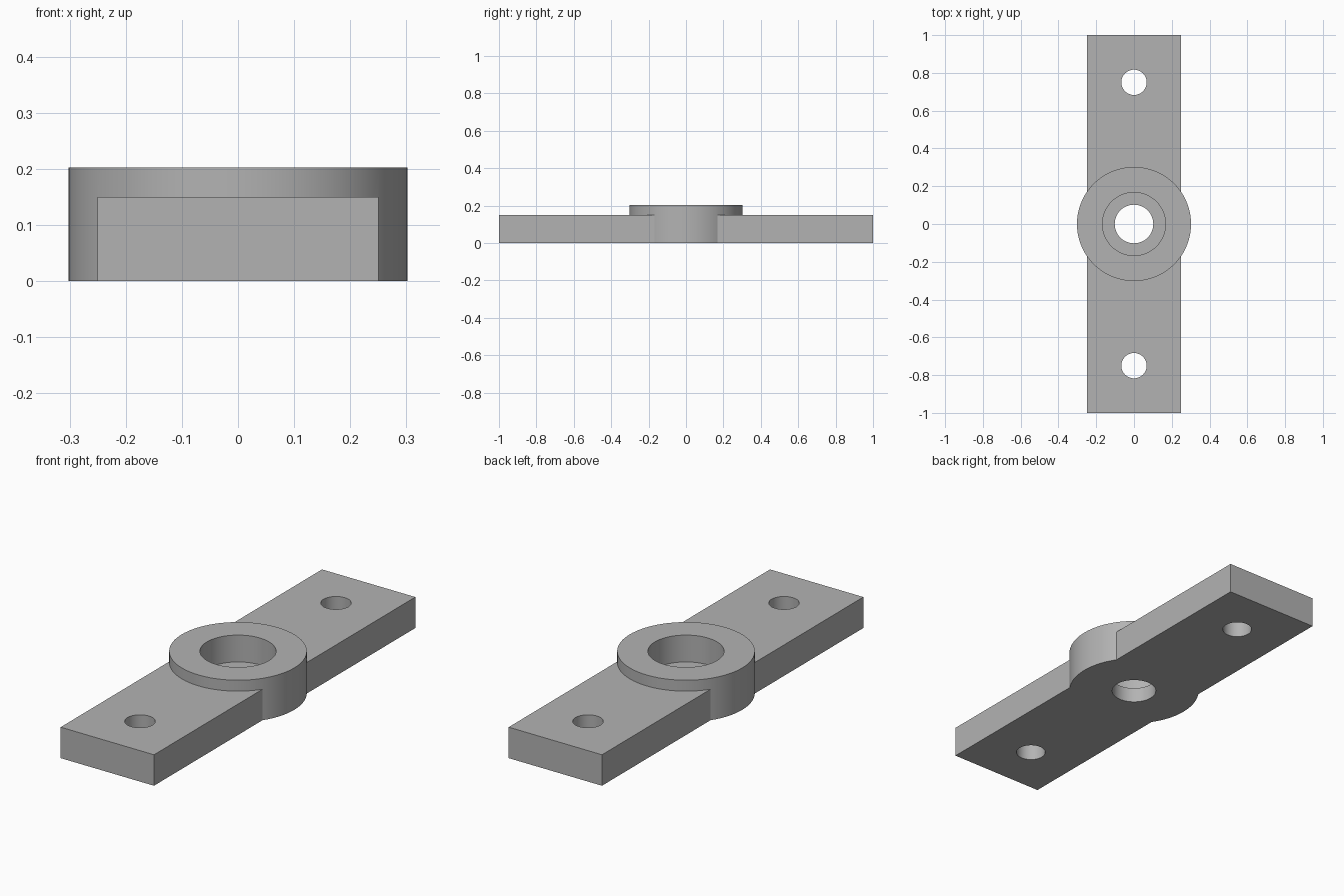
import bpy, math

cube = bpy.data.objects.get("Cube")
if cube:
    bpy.data.objects.remove(cube, do_unlink=True)

LENGTH, WIDTH, THICK = 2.0, 0.5, 0.15
BOSS_R, BOSS_H = 0.302, 0.203
SEAT_R, SEAT_DEPTH = 0.167, 0.13
BORE_R, SCREW_R, SCREW_Y = 0.102, 0.067, 0.75

grey = bpy.data.materials.new("plain_grey")
grey.use_nodes = True
colour = (0.45, 0.45, 0.45, 1)
grey.diffuse_color = colour
grey.node_tree.nodes["Principled BSDF"].inputs["Base Color"].default_value = colour


def cylinder(name, radius, z0, z1, y=0, sides=96):
    bpy.ops.mesh.primitive_cylinder_add(vertices=sides, radius=radius, depth=z1 - z0,
                                        location=(0, y, (z0 + z1) / 2))
    obj = bpy.context.object
    obj.name = name
    obj.data.materials.append(grey)
    return obj


def combine(target, other, operation):
    mod = target.modifiers.new(operation.lower(), 'BOOLEAN')
    mod.operation = operation
    mod.solver = 'EXACT'
    mod.object = other
    bpy.context.view_layer.objects.active = target
    bpy.ops.object.modifier_apply(modifier=mod.name)
    bpy.data.objects.remove(other, do_unlink=True)


# Flat mounting bar
bpy.ops.mesh.primitive_cube_add(size=1, location=(0, 0, THICK / 2))
bracket = bpy.context.object
bracket.name = "mounting_bracket"
bracket.scale = (WIDTH, LENGTH, THICK)
bpy.ops.object.transform_apply(location=True, rotation=False, scale=True)
bracket.data.materials.append(grey)

# Round central boss
combine(bracket, cylinder("boss", BOSS_R, 0, BOSS_H), 'UNION')

# Stepped bore: wide seat above, narrow hole through the floor
combine(bracket, cylinder("seat_cutter", SEAT_R, BOSS_H - SEAT_DEPTH, BOSS_H + 0.1), 'DIFFERENCE')
combine(bracket, cylinder("bore_cutter", BORE_R, -0.1, BOSS_H + 0.1), 'DIFFERENCE')

# Screw holes at both ends
for side in (-1, 1):
    combine(bracket, cylinder("screw_cutter", SCREW_R, -0.1, 0.3, side * SCREW_Y, 64), 'DIFFERENCE')

bpy.ops.object.select_all(action='DESELECT')
bracket.select_set(True)
bpy.context.view_layer.objects.active = bracket
bpy.ops.object.shade_smooth_by_angle(angle=math.radians(30))
